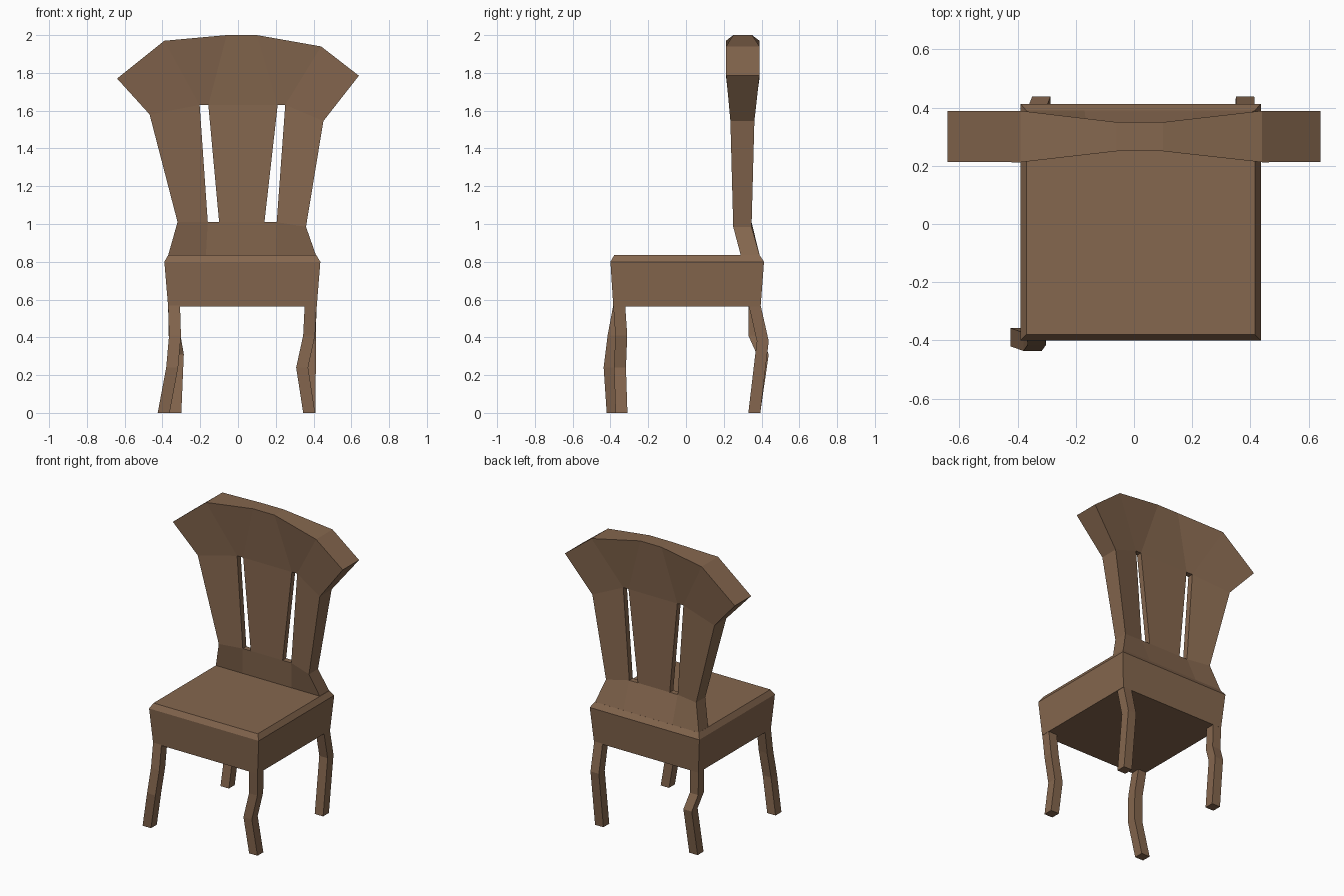
import bpy, bmesh

if "Cube" in bpy.data.objects:
    bpy.data.objects.remove(bpy.data.objects["Cube"])

wood = bpy.data.materials.new("brown wood")
wood.diffuse_color = (0.235, 0.135, 0.077, 1)
wood.use_nodes = True
wood.node_tree.nodes["Principled BSDF"].inputs["Base Color"].default_value = wood.diffuse_color


def finish(name, bm):
    bmesh.ops.recalc_face_normals(bm, faces=bm.faces)
    me = bpy.data.meshes.new(name)
    bm.to_mesh(me)
    bm.free()
    me.materials.append(wood)
    bpy.context.collection.objects.link(bpy.data.objects.new(name, me))


def loft(name, sections):
    """Stack of rectangles (z, x0, x1, y0, y1) joined into one solid."""
    bm = bmesh.new()
    rings = [[bm.verts.new(p) for p in
              ((x0, y0, z), (x1, y0, z), (x1, y1, z), (x0, y1, z))]
             for z, x0, x1, y0, y1 in sections]
    for a, b in zip(rings, rings[1:]):
        for i in range(4):
            j = (i + 1) % 4
            bm.faces.new((a[i], a[j], b[j], b[i]))
    bm.faces.new(rings[0][::-1])
    bm.faces.new(rings[-1])
    finish(name, bm)


# Thick seat with a chamfered top
loft("seat", [(0.564, -0.37, 0.417, -0.385, 0.395),
              (0.80, -0.39, 0.436, -0.40, 0.413),
              (0.835, -0.37, 0.415, -0.38, 0.39)])

# Crooked legs: (z, low x, low y) of a square section
W = 0.063
legs = {
    "front_leg_left": [(0, -0.425, -0.42), (0.24, -0.38, -0.436),
                       (0.41, -0.365, -0.415), (0.57, -0.37, -0.385)],
    "front_leg_right": [(0, 0.345, -0.373), (0.24, 0.308, -0.381),
                        (0.41, 0.345, -0.374), (0.57, 0.353, -0.385)],
    "back_leg_left": [(0, -0.363, 0.33), (0.31, -0.35, 0.375),
                      (0.41, -0.367, 0.33), (0.57, -0.37, 0.332)],
    "back_leg_right": [(0, 0.347, 0.33), (0.38, 0.35, 0.375),
                       (0.57, 0.352, 0.332)],
}
for name, path in legs.items():
    loft(name, [(z, x, x + W, y, y + W) for z, x, y in path])

# Fan-shaped back, thin around the slots: rows of (x, z),
# with front/back depth for outer, next and centre columns
rows = [
    ([(-0.37, .834), (-0.17, .834), (-0.09, .834), (0.13, .834), (0.2, .834), (0.413, .834)],
     [(0.29, 0.39)] * 3),
    ([(-0.32, 1.01), (-0.16, 1.01), (-0.10, 1.01), (0.14, 1.01), (0.205, 1.01), (0.36, 0.985)],
     [(0.25, 0.347), (0.28, 0.318), (0.28, 0.318)]),
    ([(-0.468, 1.58), (-0.203, 1.63), (-0.157, 1.63), (0.21, 1.63), (0.25, 1.63), (0.452, 1.545)],
     [(0.235, 0.362), (0.28, 0.318), (0.28, 0.318)]),
    ([(-0.64, 1.77), (-0.39, 1.97), (-0.06, 2.0), (0.10, 2.0), (0.44, 1.94), (0.64, 1.785)],
     [(0.213, 0.389), (0.212, 0.389), (0.25, 0.35)]),
]
bm = bmesh.new()
v = {}
for r, (points, depth) in enumerate(rows):
    for c, (x, z) in enumerate(points):
        for side in (0, 1):
            v[r, c, side] = bm.verts.new((x, depth[min(c, 5 - c)][side], z))
edges = {}
for r in range(3):
    for c in range(5):
        if r == 1 and c in (1, 3):      # the two slots stay open
            continue
        loop = [(r, c), (r, c + 1), (r + 1, c + 1), (r + 1, c)]
        bm.faces.new([v[p + (0,)] for p in loop])
        bm.faces.new([v[p + (1,)] for p in reversed(loop)])
        for a, b in zip(loop, loop[1:] + loop[:1]):
            key = tuple(sorted((a, b)))
            edges[key] = edges.get(key, 0) + 1
for (a, b), uses in edges.items():      # close rims and slot walls
    if uses == 1:
        bm.faces.new((v[a + (0,)], v[b + (0,)], v[b + (1,)], v[a + (1,)]))
finish("chair_back", bm)
